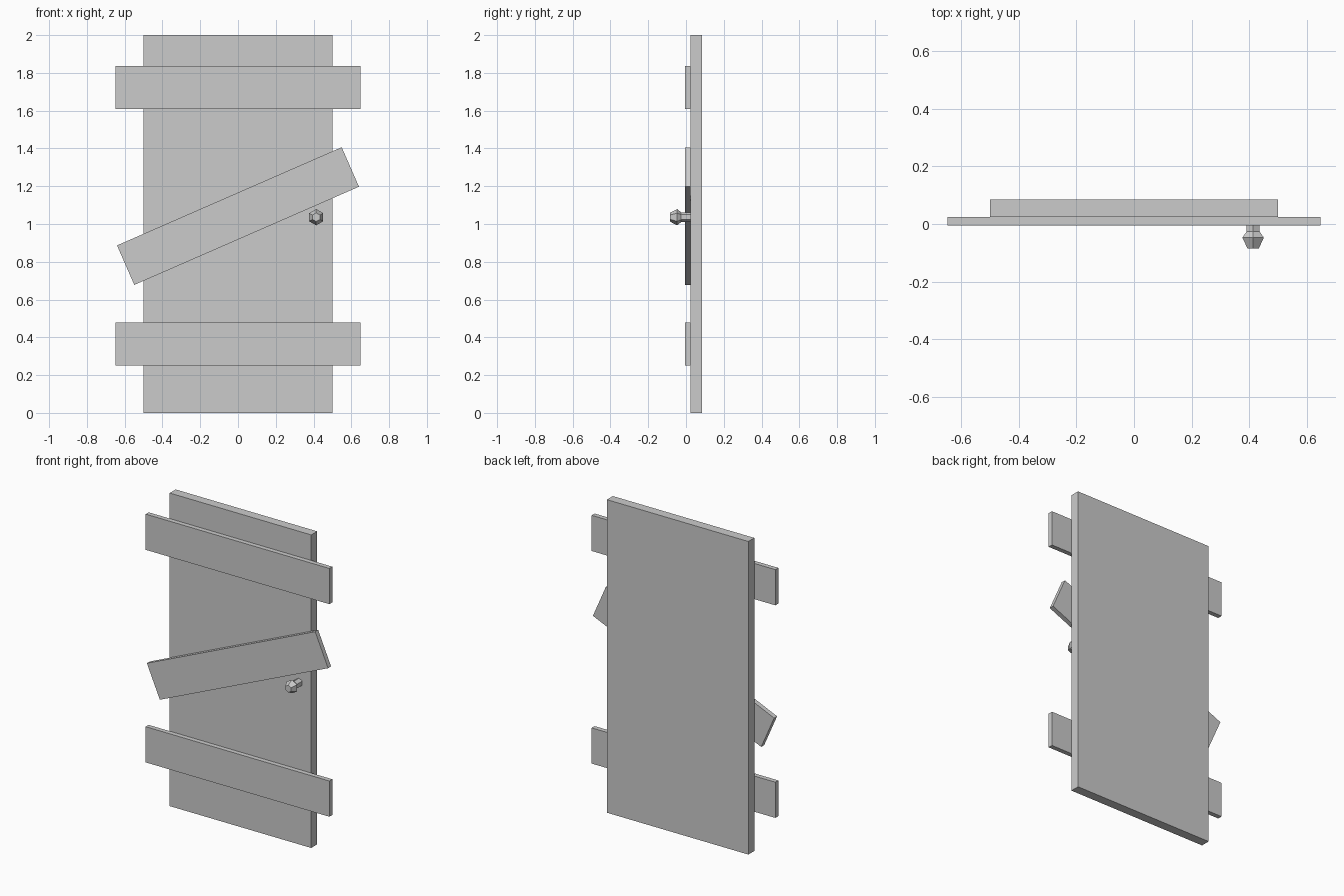
import bpy, bmesh
from math import sin, cos, radians, tau

if "Cube" in bpy.data.objects:
    bpy.data.objects.remove(bpy.data.objects["Cube"])


def board(name, size, center, tilt=0.0):
    bm = bmesh.new()
    bmesh.ops.create_cube(bm, size=1.0)
    bmesh.ops.scale(bm, vec=size, verts=bm.verts)
    mesh = bpy.data.meshes.new(name)
    bm.to_mesh(mesh)
    bm.free()
    obj = bpy.data.objects.new(name, mesh)
    obj.location = center
    obj.rotation_euler.y = -radians(tilt)
    bpy.context.collection.objects.link(obj)


def lathe_y(name, profile, x, z, sides):
    """Faceted solid around the y axis from (y, radius) pairs, capped at both ends."""
    bm = bmesh.new()
    rings = [[bm.verts.new((r * sin(tau * i / sides), y, r * cos(tau * i / sides)))
              for i in range(sides)] for y, r in profile]
    for a, b in zip(rings, rings[1:]):
        for i in range(sides):
            j = (i + 1) % sides
            bm.faces.new((a[i], a[j], b[j], b[i]))
    bm.faces.new(rings[0])
    bm.faces.new(rings[-1])
    bmesh.ops.recalc_face_normals(bm, faces=bm.faces)
    mesh = bpy.data.meshes.new(name)
    bm.to_mesh(mesh)
    bm.free()
    obj = bpy.data.objects.new(name, mesh)
    obj.location = (x, 0, z)
    bpy.context.collection.objects.link(obj)


# Door slab
board("door_panel", (1.0, 0.06, 2.0), (0, 0.055, 1.0))

# Planks nailed across the front: two level, one slanted
for name, z, tilt in (("lower_plank", 0.365, 0),
                      ("middle_plank", 1.042, 23.6),
                      ("upper_plank", 1.723, 0)):
    board(name, (1.298, 0.03, 0.228), (0, 0.01, z), tilt)

# Hexagonal knob with its stem
lathe_y("door_knob",
        [(0.025, 0.026), (-0.026, 0.026), (-0.047, 0.043), (-0.085, 0.023)],
        0.414, 1.036, 6)
